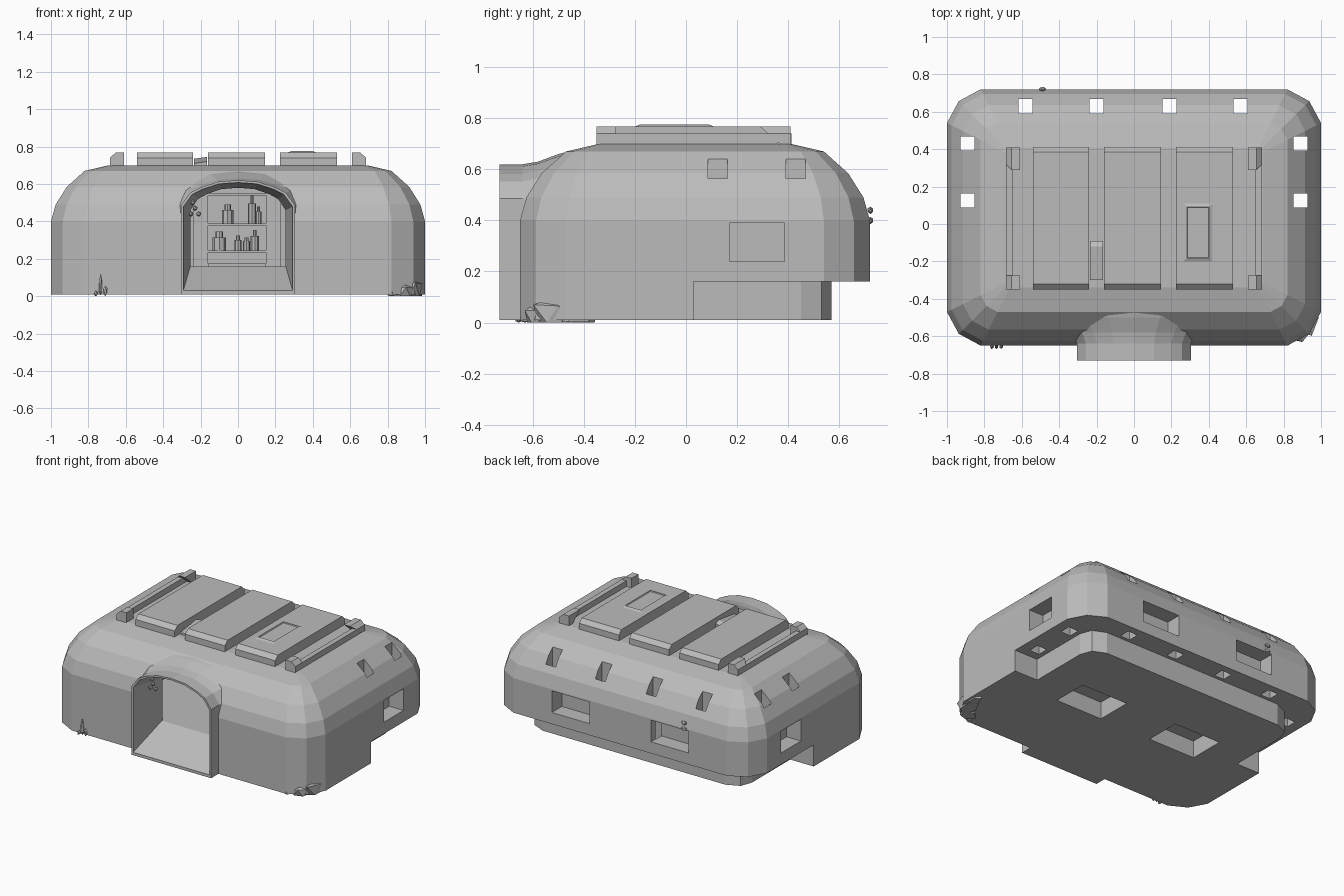
import bpy, bmesh, random
from mathutils import Vector

random.seed(4)
cube = bpy.data.objects.get("Cube")
if cube:
    bpy.data.objects.remove(cube)

grey = bpy.data.materials.new("plain_grey")
grey.use_nodes = True
grey.diffuse_color = (0.5, 0.5, 0.5, 1)
grey.node_tree.nodes["Principled BSDF"].inputs["Base Color"].default_value = grey.diffuse_color


def finish(name, bm):
    bmesh.ops.recalc_face_normals(bm, faces=bm.faces)
    mesh = bpy.data.meshes.new(name)
    bm.to_mesh(mesh)
    bm.free()
    mesh.materials.append(grey)
    ob = bpy.data.objects.new(name, mesh)
    bpy.context.collection.objects.link(ob)
    return ob


def loft(name, rings):
    """Skin a stack of equal point rings and cap both ends."""
    bm = bmesh.new()
    loops = [[bm.verts.new(p) for p in ring] for ring in rings]
    for a, b in zip(loops, loops[1:]):
        for i in range(len(a)):
            j = (i + 1) % len(a)
            bm.faces.new((a[i], a[j], b[j], b[i]))
    bm.faces.new(loops[0])
    bm.faces.new(loops[-1])
    return finish(name, bm)


def box(name, x0, x1, y0, y1, z0, z1):
    return loft(name, [[(x0, y0, z), (x1, y0, z), (x1, y1, z), (x0, y1, z)] for z in (z0, z1)])


def boolean(target, tool, mode="DIFFERENCE"):
    mod = target.modifiers.new("cut", "BOOLEAN")
    mod.object, mod.operation, mod.solver = tool, mode, "EXACT"
    bpy.context.view_layer.objects.active = target
    bpy.ops.object.modifier_apply(modifier=mod.name)
    bpy.data.objects.remove(tool)


def plan(hx, y0, y1, c, z):
    """Rectangle with two-facet corners."""
    k = c * 0.35
    right = [(hx - c, y0), (hx - k, y0 + k), (hx, y0 + c),
             (hx, y1 - c), (hx - k, y1 - k), (hx - c, y1)]
    pts = right + [(-x, y) for x, y in reversed(right)]
    return [(x, y, z) for x, y in pts]


def arch(hx, shoulder, top, floor, y):
    h = top - shoulder
    right = [(hx, floor), (hx, shoulder), (hx * .84, shoulder + h * .5),
             (hx * .65, shoulder + h * .72), (hx * .35, shoulder + h * .94)]
    pts = right + [(0, top)] + [(-x, z) for x, z in reversed(right)]
    return [(x, y, z) for x, z in pts]


# Domed shell
profile = [(0, .01), (0, .40), (.025, .49), (.085, .585), (.18, .67), (.31, .70)]
body = loft("shelter_body", [plan(1 - o, -.65 + o, .72 - o, .18 - o * .5, z) for o, z in profile])

# Entrance hood blending into the roof
hood = loft("entrance_hood", [
    arch(.305, .485, .62, .01, -.73), arch(.305, .485, .62, .01, -.64),
    arch(.33, .50, .63, .01, -.58), arch(.40, .50, .66, .01, -.50),
    arch(.46, .50, .68, .01, -.42)])
boolean(body, hood, "UNION")

# Undercut around the rear of the base
base = [(.82, .03), (.82, .45), (.79, .53), (.70, .57)]
outline = [(-1.2, .03), (-1.2, .9), (1.2, .9), (1.2, .03)] + base
outline += [(-x, y) for x, y in reversed(base)]
boolean(body, loft("undercut", [[(x, y, z) for x, y in outline] for z in (-.1, .16)]))

# Vertical light shafts through the eaves
shafts = [(x, .63) for x in (-.58, -.2, .19, .57)]
shafts += [(s * .89, y) for s in (-1, 1) for y in (.125, .43)]
for x, y in shafts:
    boolean(body, box("shaft", x - .038, x + .038, y - .038, y + .038, .1, .9))

# Recessed windows and underside pits
for s in (-1, 1):
    xs = sorted((s * .235, s * .525))
    boolean(body, box("rear_recess", *xs, .61, .9, .24, .39))
    xs = sorted((s * .89, s * 1.2))
    boolean(body, box("side_recess", *xs, .17, .385, .24, .39))
    xs = sorted((s * .2, s * .56))
    boolean(body, box("pit", *xs, -.085, .165, -.1, .13))

# Doorway with ramp, and the room behind it
boolean(body, loft("doorway", [
    arch(.295, .48, .61, .02, -.75), arch(.255, .46, .58, .16, -.47),
    arch(.25, .46, .57, .161, -.3)]))
boolean(body, box("room", -.6, .6, -.465, .4, .16, .6))

# Roof panels
panel = [(-.35, .69), (-.35, .74), (-.32, .767), (.385, .767), (.413, .74), (.413, .69)]
for i, (x0, x1) in enumerate([(-.54, -.24), (-.16, .145), (.225, .53)]):
    loft(f"roof_panel_{i + 1}", [[(x, y, z) for y, z in panel] for x in (x0, x1)])

# Roof hatch with sloped rim
rings = []
for inset, z in ((0, .76), (0, .767), (.018, .775), (.022, .769)):
    x0, x1, y0, y1 = .265 + inset, .42 - inset, -.2 + inset, .11 - inset
    rings.append([(x0, y0, z), (x1, y0, z), (x1, y1, z), (x0, y1, z)])
loft("roof_hatch", rings)

# Clamps and rails at both roof ends
clamp = [(.61, .69), (.61, .767), (.655, .767), (.685, .74), (.685, .69)]
for s, side in ((1, "left"), (-1, "right")):
    for name, y0, y1, lean in (("front", -.35, -.275, 0), ("rear", .38, .41, -.09)):
        loft(f"{side}_{name}_clamp", [
            [(s * x, y0 + lean * (z - .69) / .077, z) for x, z in clamp],
            [(s * x, y1, z) for x, z in clamp]])
    box(f"{side}_rail", *sorted((s * .65, s * .685)), -.28, .36, .69, .74)

# Bent strip lying in a roof slot
loft("loose_strip", [
    [(x, y, z) for x, z in ((-.235, h), (-.165, h + .01), (-.165, h - .015), (-.235, h - .015))]
    for y, h in ((-.30, .71), (-.12, .735), (-.09, .72))])

# Shelving and cupboards on the back wall
for z in (.245, .39, .55):
    box("shelf_board", -.16, .15, .28, .41, z - .012, z)
for x0, x1 in ((-.24, -.16), (.15, .23)):
    box("cupboard", x0, x1, .28, .41, .155, .58)
box("counter", -.16, .15, .26, .41, .155, .175)


# Jars and bottles
def bottle(x, z, r, h, neck):
    bm = bmesh.new()
    for rad, low, high in ((r, 0, h * .7), (r * neck, h * .65, h)):
        made = bmesh.ops.create_cone(bm, cap_ends=True, segments=8, radius1=rad,
                                     radius2=rad, depth=high - low)
        bmesh.ops.translate(bm, verts=made["verts"], vec=(x, .32, z + (low + high) / 2))
    finish("bottle", bm)


for x, r, h, neck in ((-.1, .035, .1, .6), (0, .02, .08, .5), (.045, .018, .07, .6), (.09, .022, .11, .4)):
    bottle(x, .245, r, h, neck)
for x, r, h, neck in ((-.055, .03, .1, .6), (.075, .022, .15, .35), (.11, .016, .09, .5)):
    bottle(x, .39, r, h, neck)


# Rubble, tufts and small knobs
def rock(name, centre, size, jitter=.25):
    bm = bmesh.new()
    bmesh.ops.create_icosphere(bm, subdivisions=1, radius=1)
    for v in bm.verts:
        v.co *= random.uniform(1 - jitter, 1 + jitter * .3)
        v.co = Vector(c + a * b for c, a, b in zip(centre, v.co, size))
        v.co.z = max(v.co.z, 0)
    finish(name, bm)


rock("corner_rubble", (.93, -.50, .03), (.07, .11, .085))
rock("corner_rubble", (.88, -.58, .02), (.07, .06, .06))
rock("corner_rubble", (.96, -.42, .02), (.04, .08, .05))
for i in range(6):
    t = random.random()
    rock("pebble", (.8 + .18 * t, -.65 + .2 * t, .012), (.025, .025, .02))
for x, h in ((-.735, .12), (-.71, .06), (-.76, .03)):
    rock("dry_tuft", (x, -.655, h * .45), (.012, .015, h * .55))
for z in (.40, .44):
    rock("rear_knob", (-.49, .722, z), (.022, .012, .015), .1)
for x, z in ((-.23, .47), (-.25, .44), (-.21, .44), (-.24, .50)):
    rock("hanging_cluster", (x, -.6, z), (.015, .015, .015), .1)
